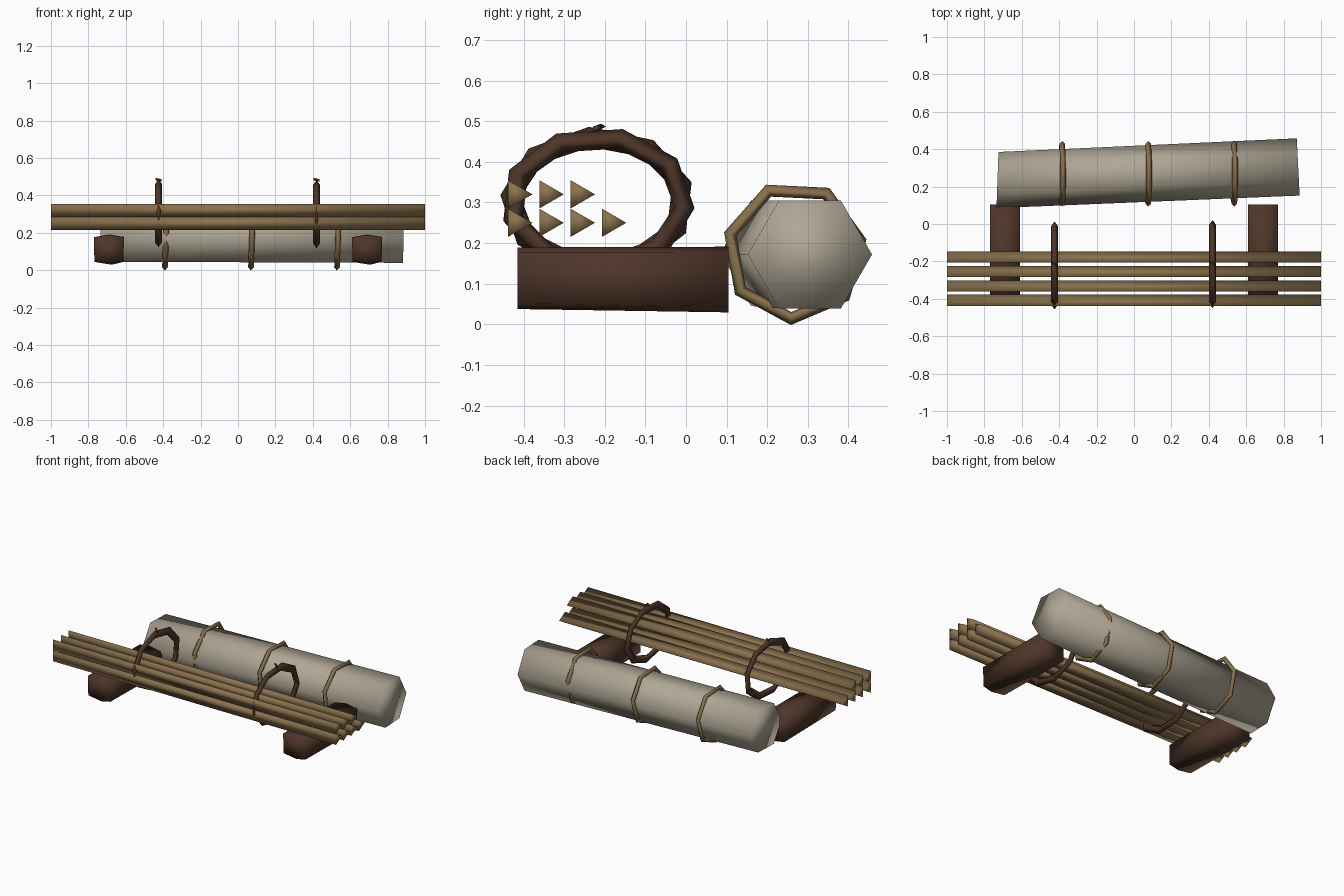
import bpy
import bmesh
from math import cos, sin, radians, tau
from mathutils import Vector, Matrix

default = bpy.data.objects.get("Cube")
if default:
    bpy.data.objects.remove(default, do_unlink=True)


def material(name, rgb):
    mat = bpy.data.materials.new(name)
    mat.use_nodes = True
    mat.diffuse_color = (*rgb, 1)
    mat.node_tree.nodes["Principled BSDF"].inputs["Base Color"].default_value = (*rgb, 1)
    return mat


CANVAS = material("pale canvas", (0.43, 0.385, 0.30))
TAN = material("tan wood", (0.25, 0.165, 0.075))
BROWN = material("dark brown wood", (0.077, 0.036, 0.022))


def finish(name, bm, mat):
    bmesh.ops.recalc_face_normals(bm, faces=bm.faces)
    for face in bm.faces:
        face.smooth = True
    mesh = bpy.data.meshes.new(name)
    bm.to_mesh(mesh)
    bm.free()
    mesh.materials.append(mat)
    obj = bpy.data.objects.new(name, mesh)
    bpy.context.collection.objects.link(obj)
    return obj


def prism(name, start, end, mat):
    """Join two matching outlines and close both ends."""
    bm = bmesh.new()
    a = [bm.verts.new(p) for p in start]
    b = [bm.verts.new(p) for p in end]
    for i in range(len(a)):
        j = (i + 1) % len(a)
        bm.faces.new((a[i], a[j], b[j], b[i]))
    bm.faces.new(a)
    bm.faces.new(b)
    return finish(name, bm, mat)


def polygon(x, y, z, radius, sides, turn=0):
    """Regular outline facing along x."""
    return [(x, y + radius * cos(radians(turn) + tau * i / sides),
             z + radius * sin(radians(turn) + tau * i / sides)) for i in range(sides)]


def hoop(name, centre, size, sides, turn, thick, width, lean, mat):
    """Low-poly rope loop with a diamond section, lying around the x axis."""
    bm = bmesh.new()
    rows = []
    for i in range(sides):
        a = radians(turn) + tau * i / sides
        out = Vector((0, cos(a), sin(a)))
        mid = Vector((0, size[0] * cos(a), size[1] * sin(a)))
        rows.append([bm.verts.new(mid + offset) for offset in
                     (out * thick, Vector((width, 0, 0)), -out * thick, Vector((-width, 0, 0)))])
    for i, row in enumerate(rows):
        following = rows[(i + 1) % sides]
        for k in range(4):
            m = (k + 1) % 4
            bm.faces.new((row[k], following[k], following[m], row[m]))
    obj = finish(name, bm, mat)
    obj.matrix_world = Matrix.Translation(centre) @ Matrix.Rotation(radians(lean), 4, 'Y')
    return obj


# Stack of three-sided poles
for row, (z, count) in enumerate(((0.25, 4), (0.32, 3))):
    for i in range(count):
        y = -0.418 + 0.077 * i
        prism(f"pole_{row}_{i}", polygon(-1, y, z, 0.04, 3), polygon(1, y, z, 0.04, 3), TAN)

# Cross supports under the poles
outline = [(-0.08, 0.18), (0, 0.195), (0.08, 0.182), (0.078, 0.045), (0.015, 0.03), (-0.078, 0.045)]
for side, x in (("right", -0.69), ("left", 0.69)):
    prism(f"support_{side}",
          [(x + px, -0.415, 0.01 + pz * 0.92) for px, pz in outline],
          [(x + px, 0.105, pz * 0.98) for px, pz in outline], BROWN)

# Bundled roll, slightly skewed behind the supports
prism("roll", [(p[0] + 0.035 * (p[1] - 0.235), p[1], p[2]) for p in polygon(-0.73, 0.235, 0.175, 0.15, 6)],
      [(p[0] - 0.05 * (p[1] - 0.305), p[1], p[2]) for p in polygon(0.878, 0.305, 0.172, 0.153, 6)], CANVAS)

# Thin ties around the roll
for i, x in enumerate((-0.385, 0.075, 0.535)):
    hoop(f"roll_tie_{i}", (x, 0.267, 0.178), (0.164, 0.164), 7, 10, 0.016, 0.015, 2, TAN)

# Thick loops around the poles, each with a small loose end
for side, x, turn in (("right", -0.425, 15), ("left", 0.42, -5)):
    hoop(f"pole_loop_{side}", (x, -0.218, 0.302), (0.215, 0.16), 9, turn, 0.025, 0.018, 0, BROWN)
    prism(f"loop_end_{side}", polygon(x - 0.015, -0.205, 0.487, 0.008, 3),
          polygon(x + 0.015, -0.225, 0.48, 0.008, 3), BROWN)
